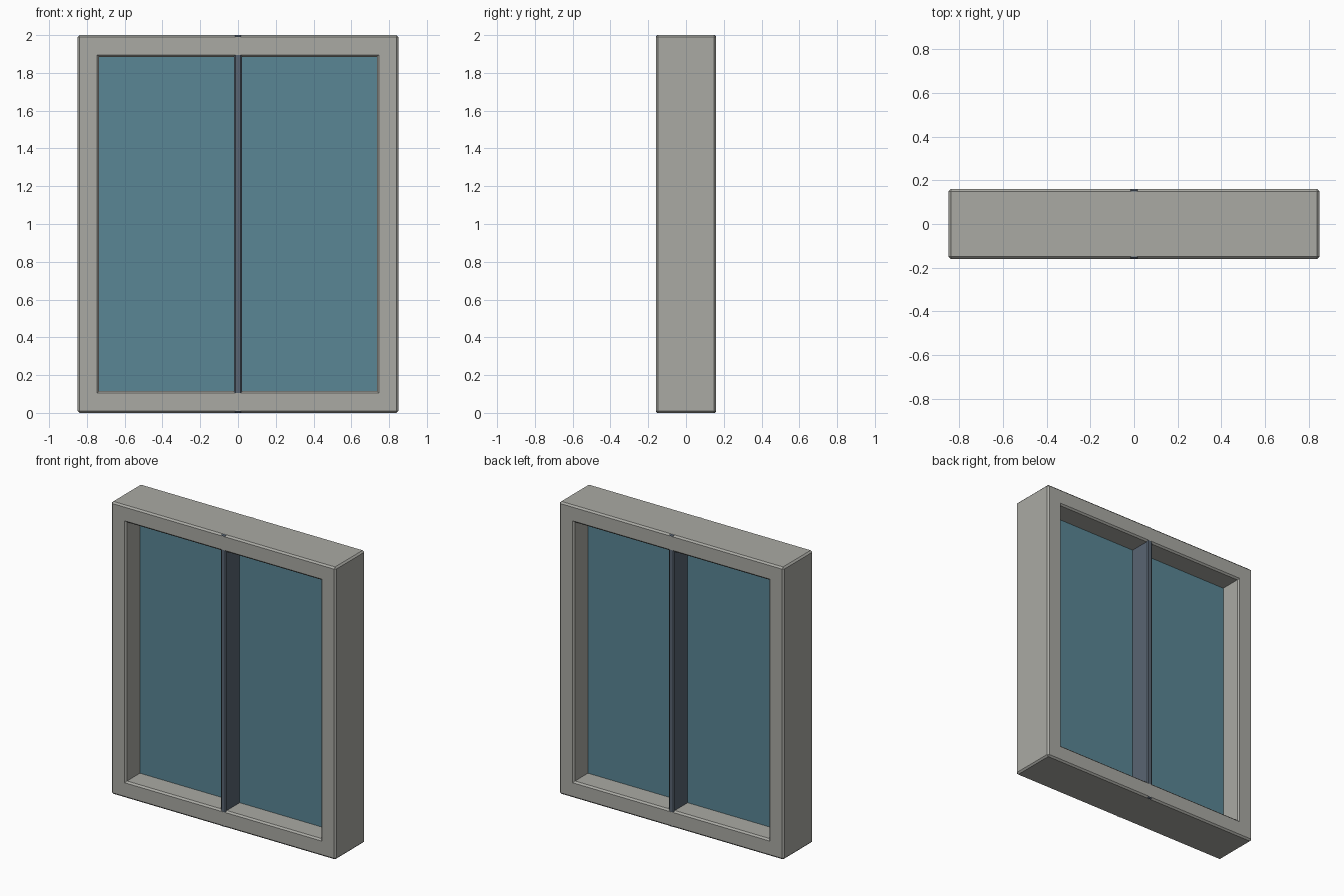
import bpy, bmesh

if "Cube" in bpy.data.objects:
    bpy.data.objects.remove(bpy.data.objects["Cube"])

W, D, H = 0.85, 0.16, 2.0      # half width, half depth, height
T = 0.115                      # frame border


def material(name, color):
    m = bpy.data.materials.new(name)
    m.diffuse_color = (*color, 1)
    m.use_nodes = True
    m.node_tree.nodes["Principled BSDF"].inputs["Base Color"].default_value = m.diffuse_color
    return m


def finish(name, bm, mat):
    bmesh.ops.recalc_face_normals(bm, faces=bm.faces)
    me = bpy.data.meshes.new(name)
    bm.to_mesh(me)
    bm.free()
    me.materials.append(mat)
    ob = bpy.data.objects.new(name, me)
    bpy.context.collection.objects.link(ob)
    return ob


def box(name, size, center, mat, chamfer=0.0):
    bm = bmesh.new()
    bmesh.ops.create_cube(bm, size=1)
    for v in bm.verts:
        v.co = [v.co[i] * size[i] + center[i] for i in range(3)]
    if chamfer:
        bmesh.ops.bevel(bm, geom=bm.edges[:], offset=chamfer, segments=1,
                        affect='EDGES', profile=0.5)
    return finish(name, bm, mat)


grey = material("frame_grey", (0.40, 0.40, 0.37))
dark = material("mullion_slate", (0.10, 0.13, 0.17))
blue = material("glass_blue", (0.10, 0.24, 0.30))

# Outer frame: rectangular ring with chamfered edges
bm = bmesh.new()


def ring(x, z0, z1, y):
    return [bm.verts.new(p) for p in
            ((-x, y, z0), (x, y, z0), (x, y, z1), (-x, y, z1))]


loops = [ring(W, 0, H, -D), ring(W, 0, H, D),
         ring(W - T, T, H - T, D), ring(W - T, T, H - T, -D)]
for a, b in zip(loops, loops[1:] + loops[:1]):
    for i in range(4):
        j = (i + 1) % 4
        bm.faces.new((a[i], a[j], b[j], b[i]))
bmesh.ops.recalc_face_normals(bm, faces=bm.faces)
# chamfer every convex edge (skip flat mitres and concave inner corners)
sharp = [e for e in bm.edges if e.calc_face_angle_signed() > 0.5]
bmesh.ops.bevel(bm, geom=sharp, offset=0.011, segments=1,
                affect='EDGES', profile=0.5)
finish("window_frame", bm, grey)

# Central mullion runs through the frame and shows at its chamfers
box("center_mullion", (0.04, 2 * D - 0.001, H - 0.001), (0, 0, H / 2), dark, 0.007)

# Glass panes either side of the mullion
pane_w = W - T - 0.01
for side, name in ((-1, "left_glass"), (1, "right_glass")):
    box(name, (pane_w, 0.02, H - 2 * T + 0.01),
        (side * (0.015 + pane_w / 2), 0, H / 2), blue)
